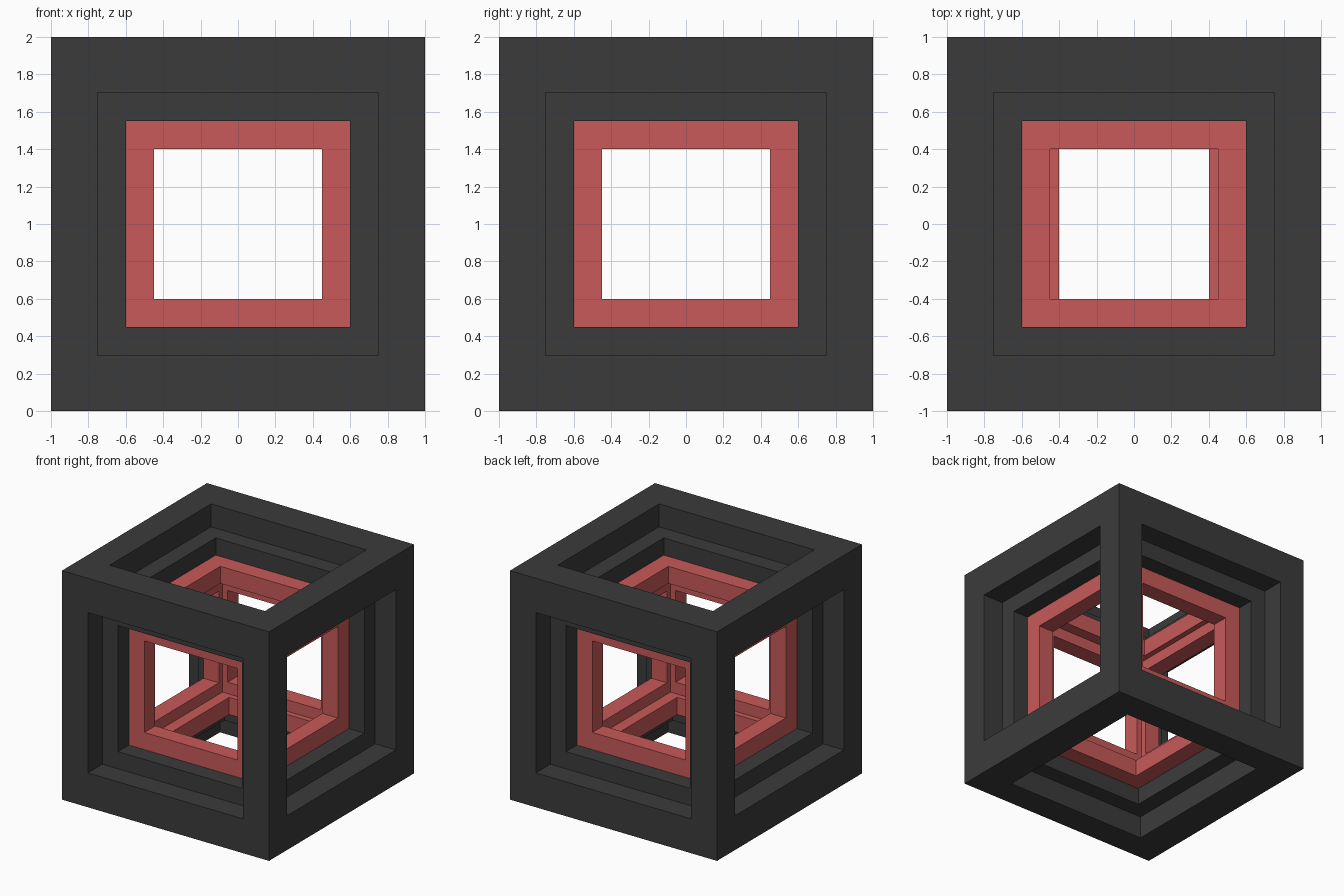
import bpy, bmesh
from mathutils import Vector

if "Cube" in bpy.data.objects:
    bpy.data.objects.remove(bpy.data.objects["Cube"])


def material(name, rgb):
    m = bpy.data.materials.new(name)
    m.diffuse_color = (*rgb, 1)
    m.use_nodes = True
    m.node_tree.nodes["Principled BSDF"].inputs["Base Color"].default_value = m.diffuse_color
    return m


dark = material("charcoal", (0.044, 0.044, 0.044))
red = material("soft_red", (0.58, 0.10, 0.10))

# Horizontal and vertical direction of each cube side (normal = u x v)
X, Y, Z = Vector((1, 0, 0)), Vector((0, 1, 0)), Vector((0, 0, 1))
SIDES = [(X, Z), (Y, Z), (-X, Z), (-Y, Z), (X, Y), (Y, X)]
CENTRE = Vector((0, 0, 1))


def stepped_frame(name, steps, mat):
    """Bridge rectangles (half width, half height, distance) on all six sides."""
    bm = bmesh.new()
    for u, v in SIDES:
        n = u.cross(v)
        loops = []
        for a, b, d in steps:
            loops.append([bm.verts.new(CENTRE + u * a * s + v * b * t + n * d)
                          for s, t in ((-1, -1), (1, -1), (1, 1), (-1, 1))])
        for p, q in zip(loops, loops[1:]):
            for i in range(4):
                j = (i + 1) % 4
                bm.faces.new((p[i], p[j], q[j], q[i]))
    bmesh.ops.remove_doubles(bm, verts=bm.verts, dist=1e-4)
    me = bpy.data.meshes.new(name)
    bm.to_mesh(me)
    bm.free()
    me.materials.append(mat)
    ob = bpy.data.objects.new(name, me)
    bpy.context.collection.objects.link(ob)


# Dark outer cube frame with a recessed second step
stepped_frame("outer_frame", [(1, 1, 1), (0.75, 0.70, 1), (0.75, 0.70, 0.8),
                              (0.60, 0.55, 0.8), (0.60, 0.55, 0.65)], dark)

# Red inner cube frame, including its hollow inside walls
stepped_frame("inner_frame", [(0.60, 0.55, 0.65), (0.45, 0.40, 0.65),
                              (0.45, 0.40, 0.5), (0.5, 0.5, 0.5)], red)
